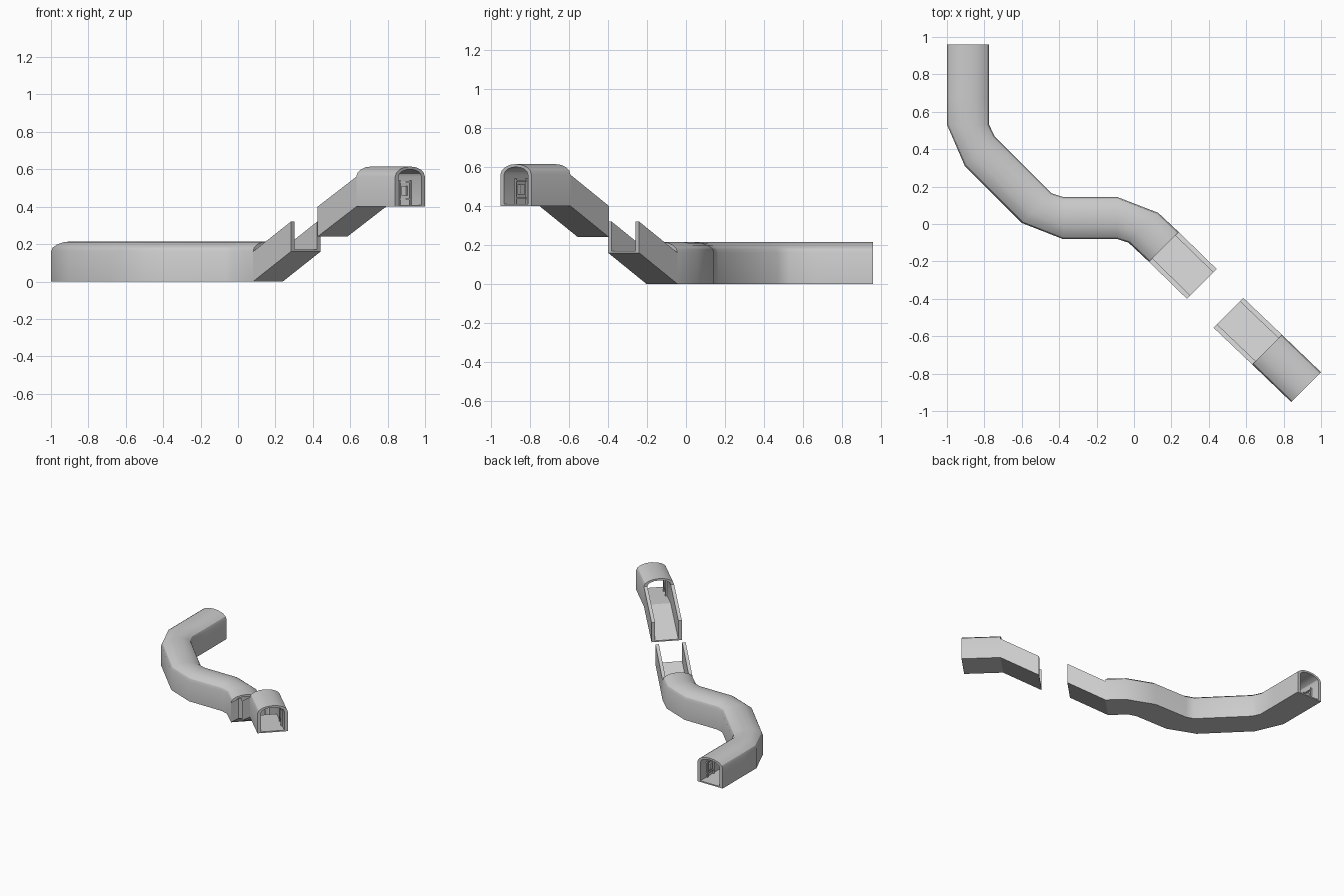
import bpy
import bmesh
from math import sin, cos, pi, radians
from mathutils import Matrix, Vector

HALF, WALL_TOP, ARCH = 0.1125, 0.16, 0.055
THICK, FLOOR = 0.026, 0.01

cube = bpy.data.objects.get("Cube")
if cube:
    bpy.data.objects.remove(cube, do_unlink=True)


def arch_profile(half, floor, rise, segments=8):
    """Floor, upright walls and an elliptical vault as a closed outline."""
    vault = [(half * cos(pi * i / segments), WALL_TOP + rise * sin(pi * i / segments))
             for i in range(segments + 1)]
    return [(-half, floor), (half, floor)] + vault


def trough_profile(half, floor):
    return [(-half, WALL_TOP), (-half, floor), (half, floor), (half, WALL_TOP)]


def finish(name, bm):
    bmesh.ops.recalc_face_normals(bm, faces=bm.faces)
    mesh = bpy.data.meshes.new(name)
    bm.to_mesh(mesh)
    bm.free()
    obj = bpy.data.objects.new(name, mesh)
    bpy.context.collection.objects.link(obj)
    return obj


def sweep(name, outer, inner, stations, closed):
    """Carry a walled section along stations of (x, y, z, heading)."""
    bm = bmesh.new()
    rings = []
    for x, y, z, heading in stations:
        h = radians(heading)
        rings.append([[bm.verts.new((x - sin(h) * u, y + cos(h) * u, z + v))
                       for u, v in chain] for chain in (outer, inner)])
    for a, b in zip(rings, rings[1:]):
        if closed:
            pairs = list(zip(a, b))
        else:
            pairs = [(a[0] + a[1][::-1], b[0] + b[1][::-1])]
        for p, q in pairs:
            for i in range(len(p)):
                j = (i + 1) % len(p)
                bm.faces.new((p[i], p[j], q[j], q[i]))
    # End faces span the wall thickness
    for o, n in (rings[0], rings[-1]):
        count = len(o) if closed else len(o) - 1
        for i in range(count):
            j = (i + 1) % len(o)
            bm.faces.new((o[i], o[j], n[j], n[i]))
    obj = finish(name, bm)
    bpy.ops.object.select_all(action='DESELECT')
    obj.select_set(True)
    bpy.context.view_layer.objects.active = obj
    bpy.ops.object.shade_smooth_by_angle(angle=radians(30))
    return obj


def wall_fittings(name, x, y, z, heading):
    """Small posts, rails and a cabinet on both inner walls near a mouth."""
    bm = bmesh.new()
    frame = Matrix.Translation((x, y, z)) @ Matrix.Rotation(radians(heading), 4, 'Z')
    # Each piece: distance inside, height, length, depth, height of box
    pieces = [(0.08, 0.075, 0.008, 0.012, 0.13),
              (0.16, 0.075, 0.008, 0.012, 0.13),
              (0.12, 0.13, 0.09, 0.008, 0.008),
              (0.12, 0.04, 0.09, 0.008, 0.008),
              (0.12, 0.085, 0.035, 0.014, 0.05)]
    for side in (-1, 1):
        for along, up, length, depth, height in pieces:
            place = Matrix.Translation((along, side * (HALF - THICK - depth / 2), up))
            size = Matrix.Diagonal(Vector((length, depth, height, 1)))
            bmesh.ops.create_cube(bm, size=1, matrix=frame @ place @ size)
    return finish(name, bm)


tunnel = (arch_profile(HALF, 0, ARCH),
          arch_profile(HALF - THICK, FLOOR, ARCH - 0.015))
trough = (trough_profile(HALF, 0), trough_profile(HALF - THICK, FLOOR))

# Winding lower tunnel
lower_path = [(-0.887, 0.96, 0, -90), (-0.887, 0.675, 0, -90), (-0.887, 0.53, 0, -90),
              (-0.825, 0.39, 0, -45), (-0.52, 0.085, 0, -45), (-0.38, 0.032, 0, 0),
              (-0.09, 0.032, 0, 0), (0.05, -0.02, 0, -45), (0.16, -0.123, 0, -45)]
sweep("lower_tunnel", *tunnel, lower_path, True)

# Open ramps either side of the gap
sweep("lower_ramp", *trough,
      [(0.16, -0.123, 0, -45), (0.362, -0.32, 0.16, -45)], False)
sweep("upper_ramp", *trough,
      [(0.505, -0.475, 0.24, -45), (0.712, -0.672, 0.4, -45)], False)

# Short upper tunnel
sweep("upper_tunnel", *tunnel,
      [(0.712, -0.672, 0.4, -45), (0.92, -0.872, 0.4, -45)], True)

# Fittings inside the two mouths
wall_fittings("lower_wall_fittings", -0.887, 0.96, 0, -90)
wall_fittings("upper_wall_fittings", 0.92, -0.872, 0.4, 135)
